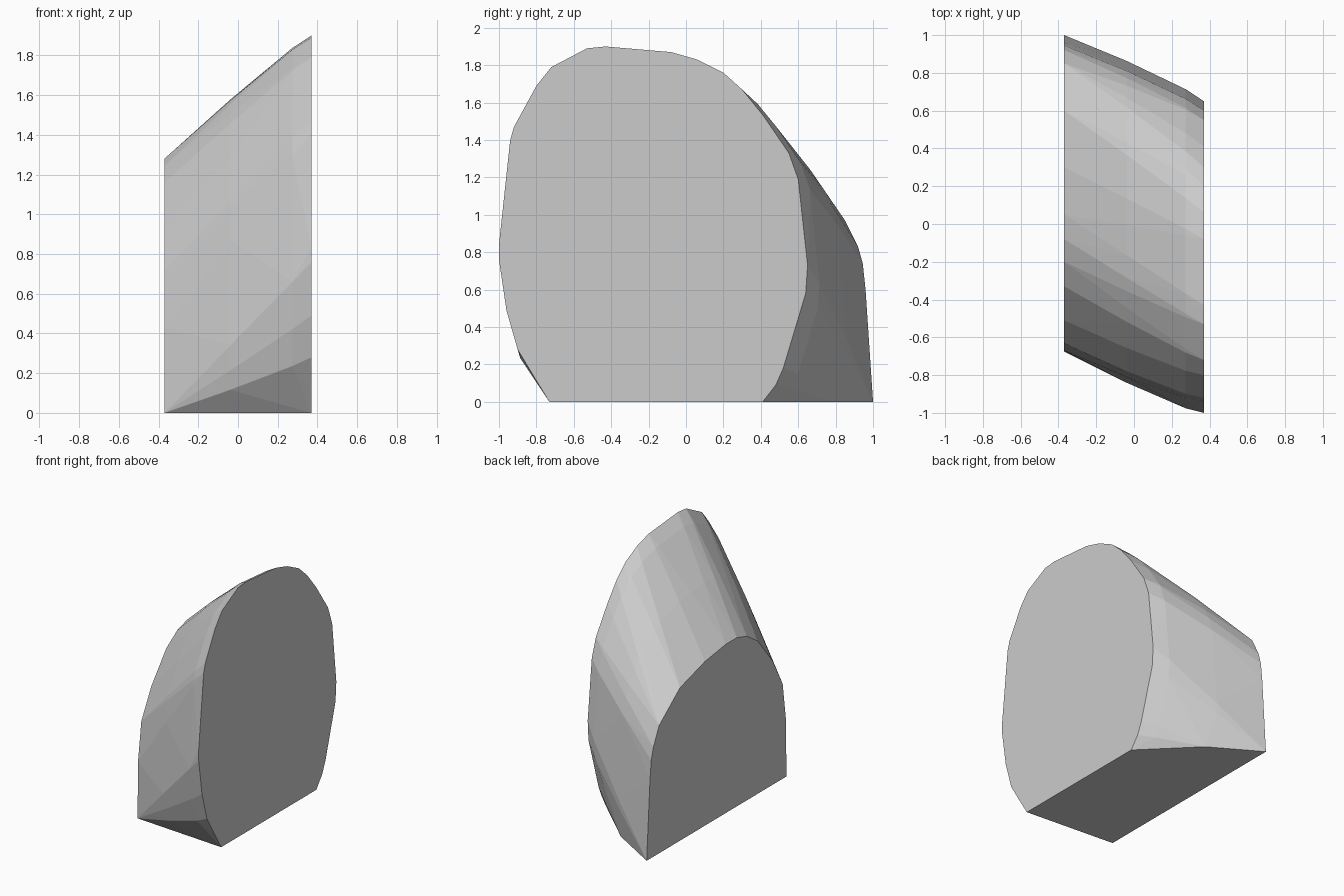
import bpy, bmesh, math

if "Cube" in bpy.data.objects:
    bpy.data.objects.remove(bpy.data.objects["Cube"])

HALF = 0.37
# End outlines as (y, z)
small_end = [(1.0, 0), (0.96, 0.6), (0.945, 0.74), (0.92, 0.83), (0.85, 0.97), (0.6, 1.16),
             (0.3, 1.245), (0.05, 1.28), (-0.08, 1.28), (-0.2, 1.245), (-0.33, 1.16),
             (-0.51, 0.94), (-0.63, 0.72), (-0.67, 0.43), (-0.675, 0)]
large_end = [(-0.73, 0), (-0.81, 0.13), (-0.9, 0.28), (-0.96, 0.49), (-1.0, 0.76),
             (-1.0, 0.84), (-0.94, 1.40), (-0.92, 1.47), (-0.8, 1.69), (-0.72, 1.79),
             (-0.53, 1.89), (-0.43, 1.9), (-0.2, 1.88), (-0.08, 1.87), (0.06, 1.83),
             (0.2, 1.76), (0.3, 1.67), (0.41, 1.535), (0.55, 1.33), (0.6, 1.19),
             (0.65, 0.73), (0.64, 0.58), (0.52, 0.18), (0.48, 0.09), (0.41, 0)]


def furthest(outline, c, s):
    return max(outline, key=lambda p: p[0] * c + p[1] * s)


points = [(-HALF, y, z) for y, z in small_end] + [(HALF, y, z) for y, z in large_end]

# Slightly bulged sections between the ends
for t, bulge in ((0.45, 0.02), (0.87, 0.018)):
    for i in range(48):
        a = 2 * math.pi * i / 48
        c, s = math.cos(a), math.sin(a)
        if s < -0.6:
            continue
        p, q = furthest(small_end, c, s), furthest(large_end, c, s)
        y = p[0] + (q[0] - p[0]) * t + bulge * c
        z = p[1] + (q[1] - p[1]) * t + bulge * s
        points.append((HALF * (2 * t - 1), max(-0.99, min(y, 0.99)), max(z, 0)))
points.append((0, 0.78, 0))

# Faceted convex body
bm = bmesh.new()
for p in points:
    bm.verts.new(p)
bmesh.ops.convex_hull(bm, input=bm.verts[:])
bmesh.ops.delete(bm, geom=[v for v in bm.verts if not v.link_faces], context='VERTS')
bmesh.ops.dissolve_limit(bm, angle_limit=0.002, verts=bm.verts[:], edges=bm.edges[:])
bmesh.ops.recalc_face_normals(bm, faces=bm.faces[:])
mesh = bpy.data.meshes.new("faceted_body")
bm.to_mesh(mesh)
bm.free()
body = bpy.data.objects.new("faceted_body", mesh)
bpy.context.collection.objects.link(body)
